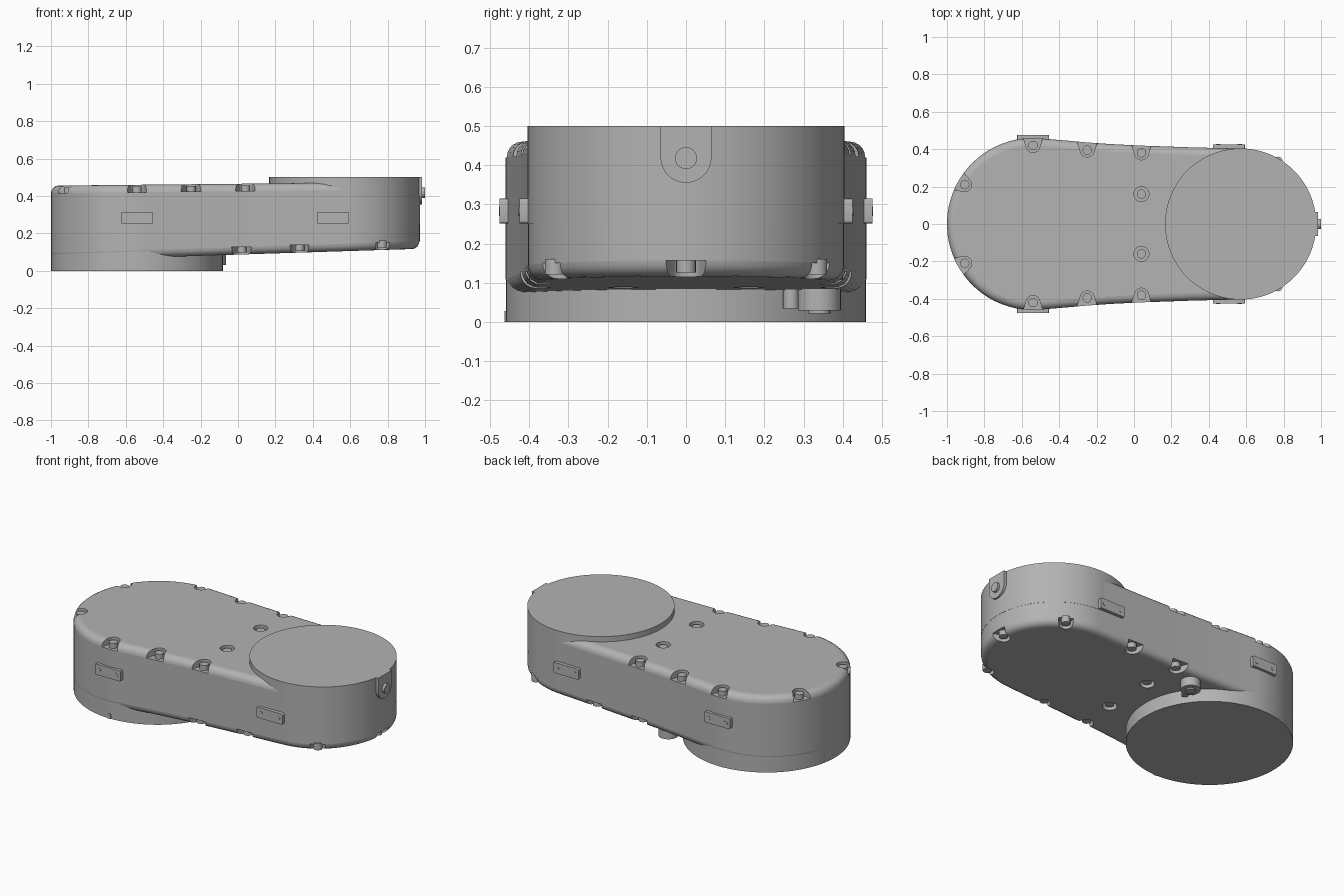
import bpy, bmesh
from math import sin, cos, pi, radians, atan2, hypot
from mathutils import Matrix, Vector

if "Cube" in bpy.data.objects:
    bpy.data.objects.remove(bpy.data.objects["Cube"], do_unlink=True)

GREY = bpy.data.materials.new("housing grey")
GREY.use_nodes = True
GREY.diffuse_color = (0.45, 0.45, 0.45, 1)
GREY.node_tree.nodes["Principled BSDF"].inputs["Base Color"].default_value = (0.45, 0.45, 0.45, 1)

BIG_X, BIG_R = -0.54, 0.46      # lower drum
SMALL_X, SMALL_R = 0.57, 0.403  # upper drum


def top_z(x):
    return 0.465 + 0.01 * x


def bottom_z(x):
    return 0.08 + 0.032 * (x + 0.2)


def add_prism(bm, pts, z0, z1, mat=None):
    """Extrude a 2D outline from z0 to z1; heights may be functions of x."""
    def rim(z):
        return [bm.verts.new((x, y, z(x) if callable(z) else z)) for x, y in pts]
    low, high = rim(z0), rim(z1)
    bm.faces.new(low[::-1])
    bm.faces.new(high)
    n = len(pts)
    for i in range(n):
        j = (i + 1) % n
        bm.faces.new((low[i], low[j], high[j], high[i]))
    if mat:
        bmesh.ops.transform(bm, matrix=mat, verts=low + high)


def finish(name, bm, smooth=True):
    bmesh.ops.recalc_face_normals(bm, faces=bm.faces)
    mesh = bpy.data.meshes.new(name)
    bm.to_mesh(mesh)
    bm.free()
    obj = bpy.data.objects.new(name, mesh)
    bpy.context.collection.objects.link(obj)
    mesh.materials.append(GREY)
    if smooth:
        shade(obj)
    return obj


def shade(obj):
    bpy.ops.object.select_all(action="DESELECT")
    obj.select_set(True)
    bpy.context.view_layer.objects.active = obj
    bpy.ops.object.shade_smooth_by_angle(angle=radians(30))


def prism(name, pts, z0, z1, mat=None):
    bm = bmesh.new()
    add_prism(bm, pts, z0, z1, mat)
    return finish(name, bm)


def arc(cx, cy, r, a0, a1, n):
    return [(cx + r * cos(radians(a0 + (a1 - a0) * i / n)),
             cy + r * sin(radians(a0 + (a1 - a0) * i / n))) for i in range(n + 1)]


def circle(cx, cy, r, n=32):
    return arc(cx, cy, r, 0, 360, n)[:-1]


# Main housing: two round ends joined by softly waisted sides
waist = [(-0.36, 0.446), (-0.25, 0.436), (-0.12, 0.427), (0.04, 0.419), (0.3, 0.41)]
outline = (arc(SMALL_X, 0, SMALL_R, -89, 89, 48)
           + [p for p in reversed(waist)]
           + arc(BIG_X, 0, BIG_R, 82, 278, 56)
           + [(x, -y) for x, y in waist])
housing = prism("housing", outline, bottom_z, top_z)
bevel = housing.modifiers.new("rounded rims", "BEVEL")
bevel.width = 0.04
bevel.segments = 5
bevel.limit_method = "ANGLE"
bevel.angle_limit = radians(40)

# Bolt positions: rim pockets open outwards, inner ones sit in round holes
top_rim = [(-0.54, 0.42), (-0.25, 0.395), (0.04, 0.38), (-0.905, 0.21)]
low_rim = [(0.02, 0.38), (0.33, 0.375), (0.77, 0.335)]
top_rim += [(x, -y) for x, y in top_rim]
low_rim += [(x, -y) for x, y in low_rim] + [(0.935, 0)]
inner = [(0.04, 0.16), (0.04, -0.16)]


def pocket_frame(x, y):
    """Matrix whose local x points out through the nearest wall."""
    cx = min(max(x, BIG_X), SMALL_X)
    return Matrix.Translation((x, y, 0)) @ Matrix.Rotation(atan2(y, x - cx), 4, "Z")


pocket = arc(0, 0, 0.037, 105, 255, 12) + [(0.09, -0.07), (0.09, 0.07)]
cut = bmesh.new()
bolts = bmesh.new()
for spots, level, up in ((top_rim, top_z, 1), (low_rim, bottom_z, -1)):
    for x, y in spots + inner:
        z = level(x)
        floor, outer = z - up * 0.04, z + up * 0.05
        shape = circle(0, 0, 0.04, 24) if (x, y) in inner else pocket
        add_prism(cut, shape, min(floor, outer), max(floor, outer), pocket_frame(x, y))
        head = floor + up * 0.03
        base = floor - up * 0.01
        add_prism(bolts, circle(x, y, 0.025, 20), min(base, head), max(base, head))

cutter = finish("pocket_cutter", cut, smooth=False)
cutter.hide_render = True
boolean = housing.modifiers.new("bolt pockets", "BOOLEAN")
boolean.operation = "DIFFERENCE"
boolean.solver = "EXACT"
boolean.object = cutter
bpy.context.view_layer.update()
graph = bpy.context.evaluated_depsgraph_get()
baked = bpy.data.meshes.new_from_object(housing.evaluated_get(graph))
housing.modifiers.clear()
housing.data = baked
bpy.data.objects.remove(cutter, do_unlink=True)
shade(housing)
finish("bolts", bolts)

# Drums
prism("lower_drum", circle(BIG_X, 0, BIG_R - 0.001, 96), 0, 0.3)
prism("upper_drum", circle(SMALL_X, 0, SMALL_R + 0.001, 96), 0.25, 0.5)

# Name-plate style mounting pads with two small screws on each side
for side, label in ((-1, "front"), (1, "back")):
    for x, y, end in ((-0.54, 0.475, "right"), (0.508, 0.425, "left")):
        turn = Matrix.Translation((x, 0, 0.283)) @ Matrix.Rotation(side * -pi / 2, 4, "X")
        w, h, r = 0.086, 0.032, 0.008
        pad = (arc(w - r, h - r, r, 0, 90, 3) + arc(r - w, h - r, r, 90, 180, 3)
               + arc(r - w, r - h, r, 180, 270, 3) + arc(w - r, r - h, r, 270, 360, 3))
        prism(f"{label}_{end}_pad", pad, y - 0.06, y, turn)
        bm = bmesh.new()
        for sx in (-0.058, 0.058):
            add_prism(bm, circle(sx, 0, 0.012, 16), y - 0.01, y + 0.002, turn)
        finish(f"{label}_{end}_pad_screws", bm)

# End tab with round stud (local x -> y, local y -> z, local z -> x)
to_end = Matrix(((0, 0, 1, 0), (1, 0, 0, 0), (0, 1, 0, 0), (0, 0, 0, 1)))
tab = [(0.065, 0.5), (-0.065, 0.5)] + arc(0, 0.42, 0.065, 180, 360, 20)
prism("end_tab", tab, 0.9, 0.985, to_end)
prism("end_stud", circle(0, 0.418, 0.028), 0.95, 1.0, to_end)

# Drain lug beneath the housing
prism("lug", circle(-0.12, 0.34, 0.055), 0.03, 0.12)
prism("lug_bolt", circle(-0.12, 0.34, 0.028, 20), 0.022, 0.05)
prism("lug_web", circle(-0.14, 0.268, 0.02, 16), 0.035, 0.12)

# Small alignment mark on the lower drum
mark = [(-0.552, -0.463), (-0.528, -0.463), (-0.528, -0.455), (-0.552, -0.455)]
prism("alignment_mark", mark, 0, 0.028)
